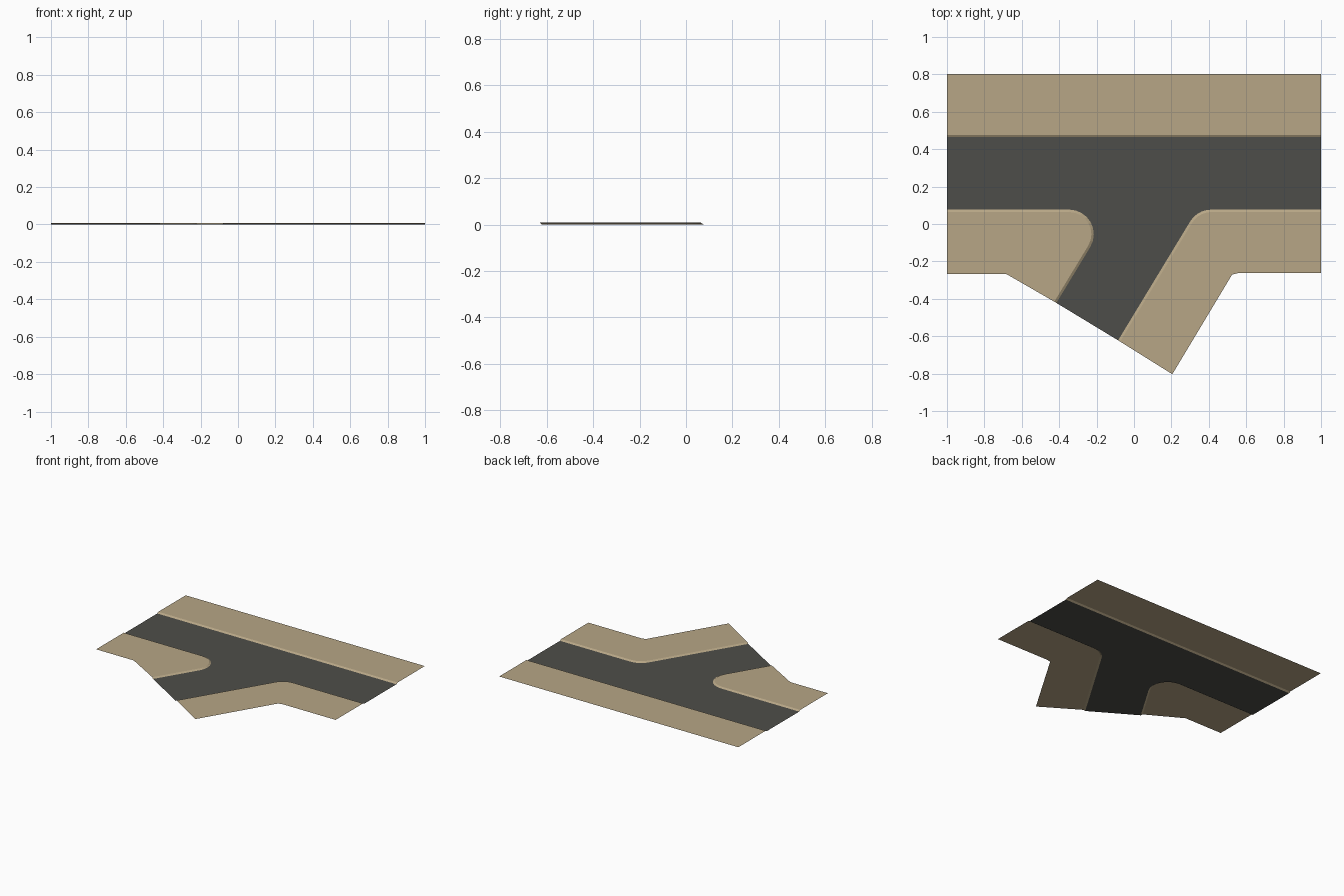
import bpy, bmesh, math
from mathutils import Vector

if "Cube" in bpy.data.objects:
    bpy.data.objects.remove(bpy.data.objects["Cube"])

H = 0.008        # pavement height above the road
W = 0.013        # width of the sloped kerb
R = 0.132        # corner radius at the road edge
TOP, LOW = 0.464, 0.077          # road edges of the straight street


def material(name, rgb):
    m = bpy.data.materials.new(name)
    m.diffuse_color = (*rgb, 1)
    m.use_nodes = True
    m.node_tree.nodes["Principled BSDF"].inputs["Base Color"].default_value = m.diffuse_color
    return m


asphalt = material("dark asphalt", (0.076, 0.076, 0.067))
paving = material("tan paving", (0.475, 0.382, 0.238))


def build(name, polys, mat):
    """Open sheet from polygons of 3D points, all facing up."""
    bm = bmesh.new()
    for poly in polys:
        f = bm.faces.new([bm.verts.new(p) for p in poly])
        f.normal_update()
        if f.normal.z < 0:
            f.normal_flip()
    bmesh.ops.remove_doubles(bm, verts=bm.verts, dist=1e-5)
    bmesh.ops.triangulate(bm, faces=[f for f in bm.faces if len(f.verts) > 4])
    me = bpy.data.meshes.new(name)
    bm.to_mesh(me)
    bm.free()
    me.materials.append(mat)
    ob = bpy.data.objects.new(name, me)
    bpy.context.collection.objects.link(ob)
    return ob


def fillet(a, corner, b, r, n):
    """Path a -> rounded corner -> b."""
    u, v = (a - corner).normalized(), (b - corner).normalized()
    half = u.angle(v) / 2
    centre = corner + (u + v).normalized() * r / math.sin(half)
    p = corner + u * r / math.tan(half) - centre
    q = corner + v * r / math.tan(half) - centre
    sweep = math.pi - 2 * half
    arc = [centre + (p * math.sin(sweep * (1 - i / n)) + q * math.sin(sweep * i / n))
           / math.sin(sweep) for i in range(n + 1)]
    return [a] + arc + [b]


def at(points, z):
    return [(p.x, p.y, z) for p in points]


def kerb_and_paving(side, inner, outer, boundary):
    quads = [at(inner[i:i + 2], 0) + at(outer[i:i + 2][::-1], H)
             for i in range(len(inner) - 1)]
    build(side + "_kerb", quads, paving)
    build(side + "_pavement", [at(outer + boundary, H)], paving)


def corner_path(sign, end, off, n):
    """Road edge (or kerb top when off > 0) around one street corner."""
    side = (end - mid).normalized()
    e = end + side * off
    y = LOW - off
    d = Vector((end_dir.y, -end_dir.x)) * -1      # along the side street
    corner = Vector((e.x + d.x * (y - e.y) / d.y, y))
    return fillet(Vector((sign, y)), corner, e, R - off, n)


# Mouth of the slanted side street
left_end, right_end = Vector((-0.415, -0.422)), Vector((-0.085, -0.622))
mid = (left_end + right_end) / 2
end_dir = (right_end - left_end).normalized()

left_edge = corner_path(-1, left_end, 0, 8)
right_edge = corner_path(1, right_end, 0, 5)
V = Vector

# Corner pavements with their outer boundaries
kerb_and_paving("left", left_edge, corner_path(-1, left_end, W, 8),
                [V((-0.685, -0.266)), V((-1, -0.266))])
kerb_and_paving("right", right_edge, corner_path(1, right_end, W, 5),
                [V((0.205, -0.803)), V((0.525, -0.27)), V((0.56, -0.262)), V((1, -0.262))])

# Pavement along the far side of the street
kerb_and_paving("far", [V((-1, TOP)), V((1, TOP))], [V((-1, TOP + W)), V((1, TOP + W))],
                [V((1, 0.803)), V((-1, 0.803))])

# Road surface between all the kerbs
build("road", [at([V((1, TOP)), V((-1, TOP))] + left_edge + right_edge[::-1], 0)], asphalt)
